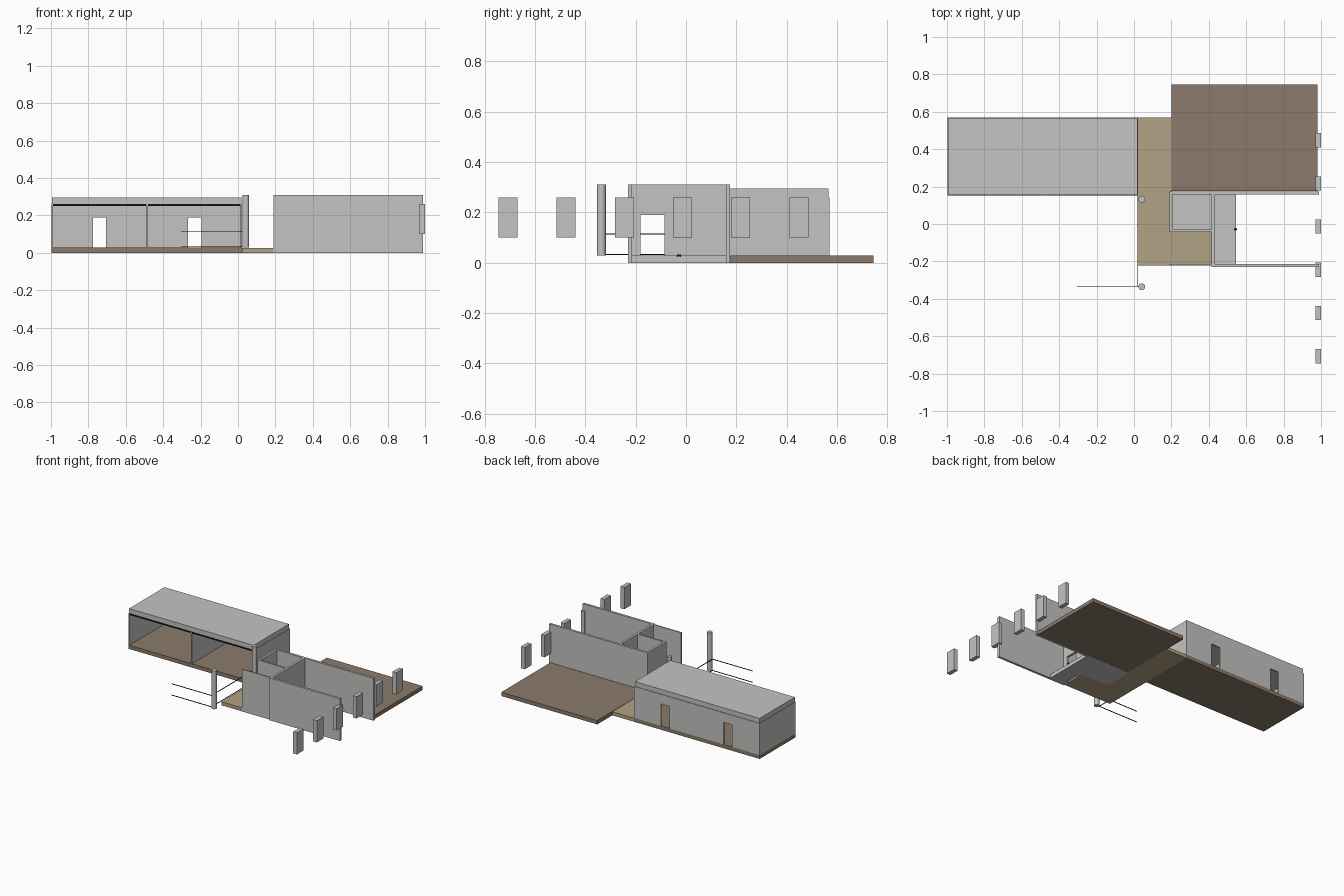
import bpy
import bmesh
from mathutils import Vector

if "Cube" in bpy.data.objects:
    bpy.data.objects.remove(bpy.data.objects["Cube"], do_unlink=True)


def material(name, r, g, b):
    m = bpy.data.materials.new(name)
    m.use_nodes = True
    m.diffuse_color = (r, g, b, 1)
    m.node_tree.nodes["Principled BSDF"].inputs["Base Color"].default_value = (r, g, b, 1)
    return m


GREY = material("wall grey", 0.55, 0.55, 0.54)
BROWN = material("deck brown", 0.26, 0.195, 0.147)
TAN = material("path tan", 0.45, 0.36, 0.235)
BLACK = material("rail black", 0.01, 0.01, 0.01)


def boxes(name, mat, *bounds):
    """One object from boxes, each given as (x0, x1, y0, y1, z0, z1)."""
    bm = bmesh.new()
    for x0, x1, y0, y1, z0, z1 in bounds:
        verts = bmesh.ops.create_cube(bm, size=1)["verts"]
        bmesh.ops.scale(bm, vec=(x1 - x0, y1 - y0, z1 - z0), verts=verts)
        centre = Vector((x0 + x1, y0 + y1, z0 + z1)) / 2
        bmesh.ops.translate(bm, vec=centre, verts=verts)
    mesh = bpy.data.meshes.new(name)
    bm.to_mesh(mesh)
    bm.free()
    mesh.materials.append(mat)
    obj = bpy.data.objects.new(name, mesh)
    bpy.context.collection.objects.link(obj)
    return obj


def wall_with_doors(name, axis, start, end, side0, side1, z0, z1, doors):
    """Wall along x or y with door openings (from, to) up to the lintel."""
    def span(a, b, low, high):
        if axis == "x":
            return (a, b, side0, side1, low, high)
        return (side0, side1, a, b, low, high)
    parts, at = [], start
    for a, b in doors:
        parts += [span(at, a, z0, z1), span(a, b, DOOR, z1)]
        at = b
    parts.append(span(at, end, z0, z1))
    return boxes(name, GREY, *parts)


def cylinder(name, mat, x, y, radius, z0, z1):
    bpy.ops.mesh.primitive_cylinder_add(vertices=32, radius=radius, depth=z1 - z0,
                                        location=(x, y, (z0 + z1) / 2))
    obj = bpy.context.object
    obj.name = name
    obj.data.materials.append(mat)
    bpy.ops.object.shade_smooth_by_angle()


FLOOR, DOOR, TOP = 0.028, 0.19, 0.31
EAVE, ROOF = 0.26, 0.295
LEFT, RIGHT, FRONT, BACK = -0.998, 0.022, 0.152, 0.57
T = 0.009
MID = -0.485

# Ground slabs
boxes("cabin_floor", BROWN, (LEFT, RIGHT, FRONT, BACK, 0, FLOOR))
boxes("back_deck", BROWN, (0.2, 0.98, 0.176, 0.745, 0, FLOOR))
boxes("path", TAN, (RIGHT, 0.2, -0.222, BACK, 0, FLOOR - 0.002),
      (0.2, 0.415, -0.214, -0.043, 0, FLOOR - 0.002))

# Cabin, open at the front
boxes("cabin_side_walls", GREY, (LEFT, LEFT + T, FRONT, BACK, FLOOR, EAVE),
      (RIGHT - T, RIGHT, FRONT, BACK, FLOOR, EAVE))
boxes("cabin_partition", GREY, (MID - 0.004, MID + 0.004, FRONT, BACK - T, FLOOR, EAVE))
wall_with_doors("cabin_back_wall", "x", LEFT + T, RIGHT - T, BACK - T, BACK, FLOOR, EAVE,
                [(-0.775, -0.705), (-0.267, -0.195)])
boxes("cabin_roof", GREY, (LEFT + 0.004, RIGHT - 0.004, FRONT + 0.004, BACK - 0.004, EAVE, ROOF))
boxes("front_track", BLACK, (LEFT + T, MID - 0.004, FRONT, FRONT + 0.008, EAVE - 0.009, EAVE),
      (MID + 0.004, RIGHT - T, FRONT, FRONT + 0.008, EAVE - 0.009, EAVE))

# Walled wing
boxes("wing_front_wall", GREY, (0.19, 0.415, -0.223, -0.214, 0, TOP),
      (0.415, 0.99, -0.231, -0.214, 0, TOP))
boxes("wing_back_wall", GREY, (0.19, 0.99, 0.159, 0.175, 0, TOP))
boxes("small_room_walls", GREY, (0.19, 0.206, -0.043, 0.159, 0, TOP),
      (0.206, 0.415, -0.043, -0.03, 0, TOP))
boxes("small_room_floor", GREY, (0.206, 0.415, -0.03, 0.159, 0, FLOOR))
wall_with_doors("wing_cross_wall", "y", -0.214, 0.159, 0.415, 0.432, 0, TOP, [(-0.18, -0.085)])
boxes("wing_floor", GREY, (0.432, 0.546, -0.214, 0.159, 0, FLOOR))
cylinder("floor_stud", BLACK, 0.543, -0.028, 0.008, FLOOR - 0.003, FLOOR + 0.004)

# Row of raised end panels
boxes("end_panels", GREY, *[(0.97, 1.0, y - 0.038, y + 0.038, 0.1, 0.26)
                            for y in [-0.707 + 0.231 * i for i in range(6)]])

# Round posts and thin rails
for name, y in (("front_post", -0.336), ("cabin_post", 0.132)):
    cylinder(name, GREY, 0.042, y, 0.018, FLOOR, TOP)
R = 0.002
for name, z in (("lower_rail", FLOOR + 0.004), ("upper_rail", 0.115)):
    boxes(name, BLACK, (-0.305, 0.03, -0.336 - R, -0.336 + R, z - R, z + R),
          (0.02 - R, 0.02 + R, -0.336, FRONT, z - R, z + R))
